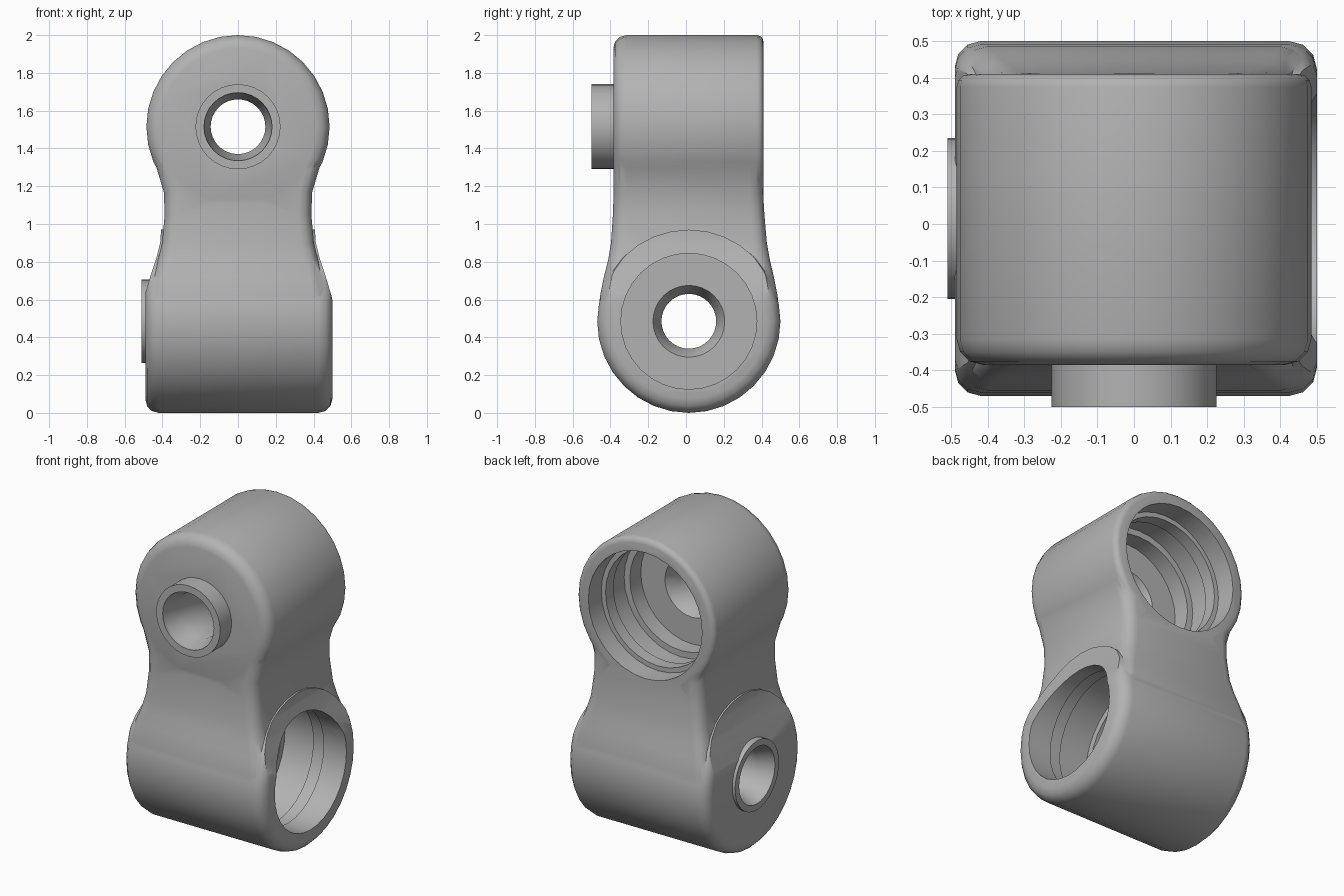
import bpy, bmesh, math
from mathutils import Matrix

cube = bpy.data.objects.get("Cube")
if cube:
    bpy.data.objects.remove(cube, do_unlink=True)

grey = bpy.data.materials.new("plain_grey")
grey.use_nodes = True
COLOUR = (0.45, 0.45, 0.45, 1)
grey.diffuse_color = COLOUR
bsdf = grey.node_tree.nodes["Principled BSDF"]
bsdf.inputs["Base Color"].default_value = COLOUR
bsdf.inputs["Roughness"].default_value = 0.6

LOWER = (0, 0.015, 0.485)   # centre of the sideways housing
UPPER = (0, 0, 1.515)       # centre of the front-to-back housing
R = 0.485
SIDES = 32
TURN = {"x": Matrix.Rotation(math.pi / 2, 4, "Y"),
        "y": Matrix.Rotation(-math.pi / 2, 4, "X")}


def skin(name, rings, matrix=Matrix()):
    """Join equal rings of points into a closed solid."""
    bm = bmesh.new()
    loops = [[bm.verts.new(p) for p in ring] for ring in rings]
    n = len(loops[0])
    for a, b in zip(loops, loops[1:]):
        for i in range(n):
            j = (i + 1) % n
            bm.faces.new((a[i], a[j], b[j], b[i]))
    bm.faces.new(loops[0][::-1])
    bm.faces.new(loops[-1])
    bm.transform(matrix)
    bmesh.ops.recalc_face_normals(bm, faces=bm.faces)
    mesh = bpy.data.meshes.new(name)
    bm.to_mesh(mesh)
    bm.free()
    mesh.materials.append(grey)
    ob = bpy.data.objects.new(name, mesh)
    bpy.context.collection.objects.link(ob)
    return ob


def turned(name, axis, centre, profile):
    """Turned solid from (position along axis, radius) pairs."""
    angles = [2 * math.pi * i / SIDES for i in range(SIDES)]
    rings = [[(r * math.cos(a), r * math.sin(a), t) for a in angles]
             for t, r in profile]
    return skin(name, rings, Matrix.Translation(centre) @ TURN[axis])


def barrel(name, axis, centre, start, end, bevel0, bevel1):
    """Drum with rounded ends."""
    steps = [math.pi / 2 * i / 3 for i in range(4)]
    first = [(start + bevel0 * (1 - math.sin(a)), R - bevel0 * (1 - math.cos(a)))
             for a in reversed(steps)]
    last = [(end - bevel1 * (1 - math.sin(a)), R - bevel1 * (1 - math.cos(a)))
            for a in steps]
    return turned(name, axis, centre, first + last)


def rounded_ring(z, hx, y0, y1, corner=0.07):
    """Rounded rectangle at height z."""
    mid, hy = (y0 + y1) / 2, (y1 - y0) / 2
    ring = []
    for k, (sx, sy) in enumerate(((1, 1), (-1, 1), (-1, -1), (1, -1))):
        for i in range(4):
            a = math.pi / 2 * (k + i / 3)
            ring.append((sx * (hx - corner) + corner * math.cos(a),
                         mid + sy * (hy - corner) + corner * math.sin(a), z))
    return ring


def combine(target, other, operation):
    mod = target.modifiers.new(operation, "BOOLEAN")
    mod.operation = operation
    mod.solver = "EXACT"
    mod.object = other
    bpy.context.view_layer.objects.active = target
    bpy.ops.object.modifier_apply(modifier=mod.name)
    bpy.data.objects.remove(other, do_unlink=True)


# Sideways drum, its ends drawn in towards the neck
body = barrel("joint_bracket", "x", LOWER, -0.49, 0.5, 0.07, 0.075)
taper = skin("drum_taper", [rounded_ring(z, hx, -0.7, 0.7) for z, hx in (
    (-0.1, 0.56), (0.5, 0.52), (0.62, 0.495), (0.72, 0.465),
    (0.81, 0.435), (0.9, 0.412), (1.1, 0.398))])
combine(body, taper, "INTERSECT")

# Front-to-back drum and the waisted neck
upper = barrel("upper_housing", "y", UPPER, -0.385, 0.41, 0.07, 0.035)
neck = skin("neck", [rounded_ring(*s) for s in (
    (0.5, 0.475, -0.466, 0.496),
    (0.62, 0.472, -0.455, 0.485),
    (0.72, 0.452, -0.435, 0.465),
    (0.81, 0.424, -0.412, 0.444),
    (0.9, 0.402, -0.397, 0.428),
    (1.05, 0.388, -0.387, 0.415),
    (1.17, 0.393, -0.383, 0.408),
    (1.3, 0.432, -0.383, 0.408),
    (1.42, 0.46, -0.383, 0.408))])
combine(body, upper, "UNION")
combine(body, neck, "UNION")

# Collars around the shaft holes
front_collar = turned("front_collar", "y", UPPER, [(-0.5, 0.225), (-0.25, 0.225)])
side_collar = turned("side_collar", "x", LOWER, [(-0.51, 0.22), (-0.3, 0.22)])
combine(body, front_collar, "UNION")
combine(body, side_collar, "UNION")


# Stepped bearing cups with an undercut groove, and tapered shaft holes
def cup(name, axis, centre, rim, lip, floor, mouth):
    return turned(name, axis, centre, [
        (floor, 0.36), (floor + 0.11, 0.36), (floor + 0.11, 0.4),
        (lip - 0.08, 0.4), (lip - 0.08, 0.37), (lip, 0.37),
        (lip, mouth), (rim + 0.1, mouth)])


def shaft_hole(name, axis, centre, outside, floor):
    return turned(name, axis, centre, [
        (outside - 0.05, 0.18), (outside + 0.02, 0.18), (outside + 0.1, 0.145),
        (floor - 0.08, 0.145), (floor, 0.19), (floor + 0.1, 0.19)])


for cutter in (cup("upper_cup", "y", UPPER, 0.41, 0.28, -0.06, 0.4),
               cup("lower_cup", "x", LOWER, 0.5, 0.34, -0.07, 0.36),
               shaft_hole("upper_hole", "y", UPPER, -0.5, -0.06),
               shaft_hole("lower_hole", "x", LOWER, -0.51, -0.07)):
    cutter.hide_render = True
    combine(body, cutter, "DIFFERENCE")

bpy.ops.object.select_all(action="DESELECT")
body.select_set(True)
bpy.context.view_layer.objects.active = body
bpy.ops.object.shade_smooth_by_angle(angle=math.radians(35))
